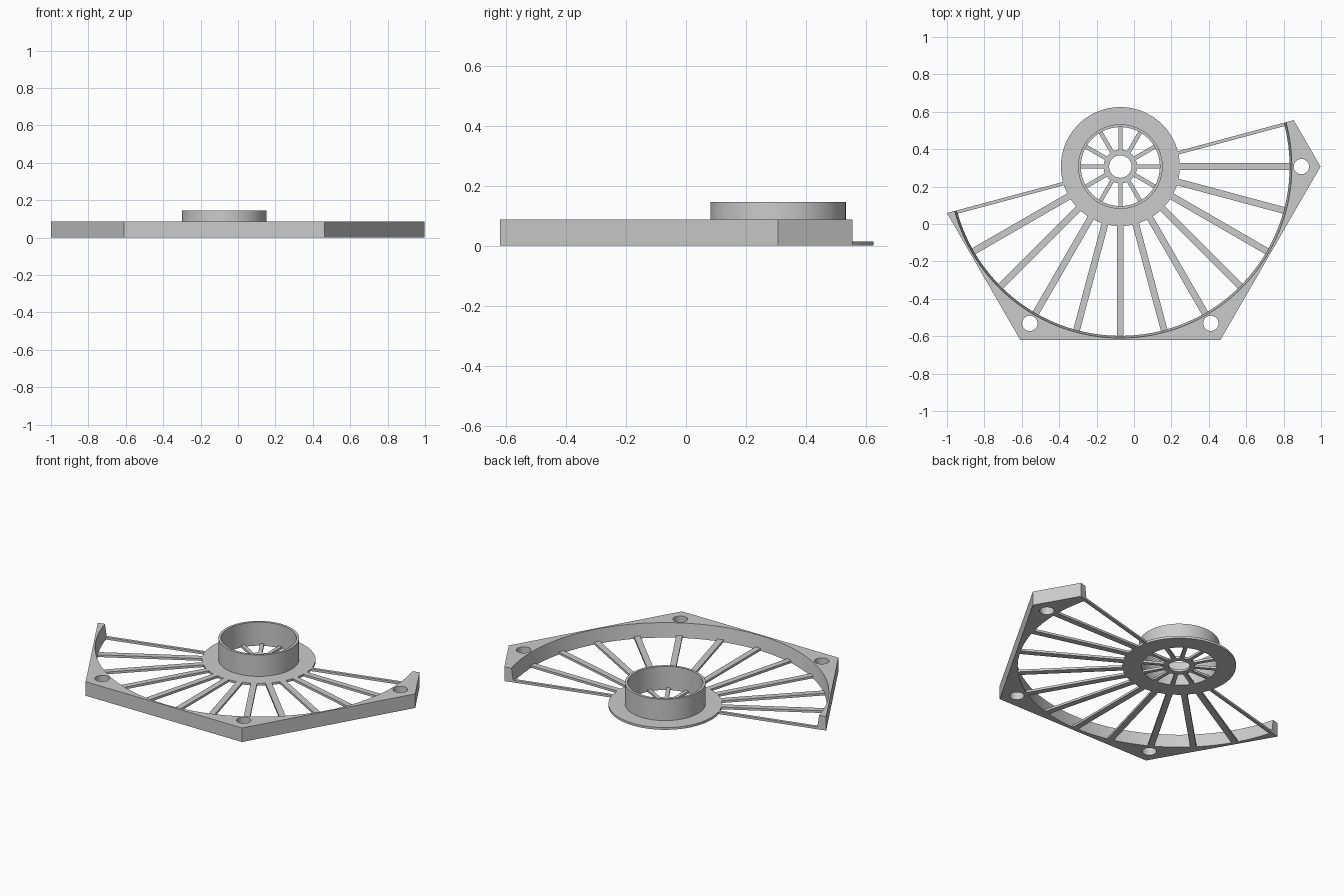
import bpy, bmesh, math

if "Cube" in bpy.data.objects:
    bpy.data.objects.remove(bpy.data.objects["Cube"])

CX, CY = -0.073, 0.307        # hub axis
PLATE, RIM, CUP = 0.014, 0.087, 0.146
APOTHEM = 0.927               # hexagonal outer outline

grey = bpy.data.materials.new("light grey")
grey.diffuse_color = (0.6, 0.6, 0.6, 1)
grey.use_nodes = True
grey.node_tree.nodes["Principled BSDF"].inputs["Base Color"].default_value = grey.diffuse_color


def finish(bm, name):
    bmesh.ops.recalc_face_normals(bm, faces=bm.faces)
    me = bpy.data.meshes.new(name)
    bm.to_mesh(me)
    bm.free()
    me.materials.append(grey)
    ob = bpy.data.objects.new(name, me)
    bpy.context.collection.objects.link(ob)
    ob.location = (CX, CY, 0)
    return ob


def activate(ob):
    bpy.ops.object.select_all(action='DESELECT')
    ob.select_set(True)
    bpy.context.view_layer.objects.active = ob


def smooth(ob):
    activate(ob)
    bpy.ops.object.shade_smooth_by_angle(angle=math.radians(30))


def ring(name, profile, segs=96):
    """Revolve a closed (radius, z) profile around the hub axis."""
    bm = bmesh.new()
    loops = []
    for i in range(segs):
        a = 2 * math.pi * i / segs
        loops.append([bm.verts.new((r * math.cos(a), r * math.sin(a), z)) for r, z in profile])
    n = len(profile)
    for i in range(segs):
        p, q = loops[i], loops[(i + 1) % segs]
        for j in range(n):
            k = (j + 1) % n
            bm.faces.new((p[j], q[j], q[k], p[k]))
    ob = finish(bm, name)
    smooth(ob)
    return ob


def spoke(name, deg, r0, r1, y0, y1, height):
    """Flat radial bar between two radii, y0..y1 across its own axis."""
    a = math.radians(deg)
    c, s = math.cos(a), math.sin(a)
    bm = bmesh.new()
    v = [bm.verts.new((x * c - y * s, x * s + y * c, z))
         for z in (0, height) for x, y in ((r0, y0), (r1, y0), (r1, y1), (r0, y1))]
    for f in ((3, 2, 1, 0), (4, 5, 6, 7), (0, 1, 5, 4), (1, 2, 6, 5), (2, 3, 7, 6), (3, 0, 4, 7)):
        bm.faces.new([v[i] for i in f])
    return finish(bm, name)


# Hub: flange with upright cup wall in one profile, plus small centre ring
ring("hub_cup", [(0.211, 0), (0.318, 0), (0.318, PLATE), (0.226, PLATE),
                 (0.226, CUP), (0.211, CUP)])
ring("centre_ring", [(0.06, 0), (0.09, 0), (0.09, PLATE), (0.06, PLATE)], 48)
for i in range(12):
    spoke("inner_spoke", i * 30, 0.086, 0.215, -0.011, 0.011, PLATE)

# Outer spokes every 15 degrees; the two end ones are half width
W = 0.018
for deg in range(-165, 16, 15):
    lo = 0 if deg == -165 else -W
    hi = 0 if deg == 15 else W
    spoke("outer_spoke", deg, 0.314, 0.910, lo, hi, PLATE)

# Rim: hexagon outside, slightly flared circle inside, open over half a turn
bm = bmesh.new()
sections = []
for i in range(73):
    deg = -165 + i * 2.5
    a = math.radians(deg)
    ro = APOTHEM / math.cos(math.radians(deg % 60 - 30))
    sections.append([bm.verts.new((r * math.cos(a), r * math.sin(a), z))
                     for r, z in ((0.905, 0), (ro, 0), (ro, RIM), (0.917, RIM))])
for p, q in zip(sections, sections[1:]):
    for j in range(4):
        k = (j + 1) % 4
        bm.faces.new((p[j], q[j], q[k], p[k]))
bm.faces.new(sections[0])
bm.faces.new(sections[-1][::-1])
rim = finish(bm, "rim")

# Mounting holes at the three corners
for deg in (0, -60, -120):
    a = math.radians(deg)
    bpy.ops.mesh.primitive_cylinder_add(
        vertices=32, radius=0.041, depth=0.4,
        location=(CX + 0.968 * math.cos(a), CY + 0.968 * math.sin(a), 0.05))
    cutter = bpy.context.object
    cutter.name = "hole_cutter"
    cutter.hide_render = True
    mod = rim.modifiers.new("hole", 'BOOLEAN')
    mod.operation, mod.solver, mod.object = 'DIFFERENCE', 'EXACT', cutter
    activate(rim)
    bpy.ops.object.modifier_apply(modifier=mod.name)
    bpy.data.objects.remove(cutter)
smooth(rim)
